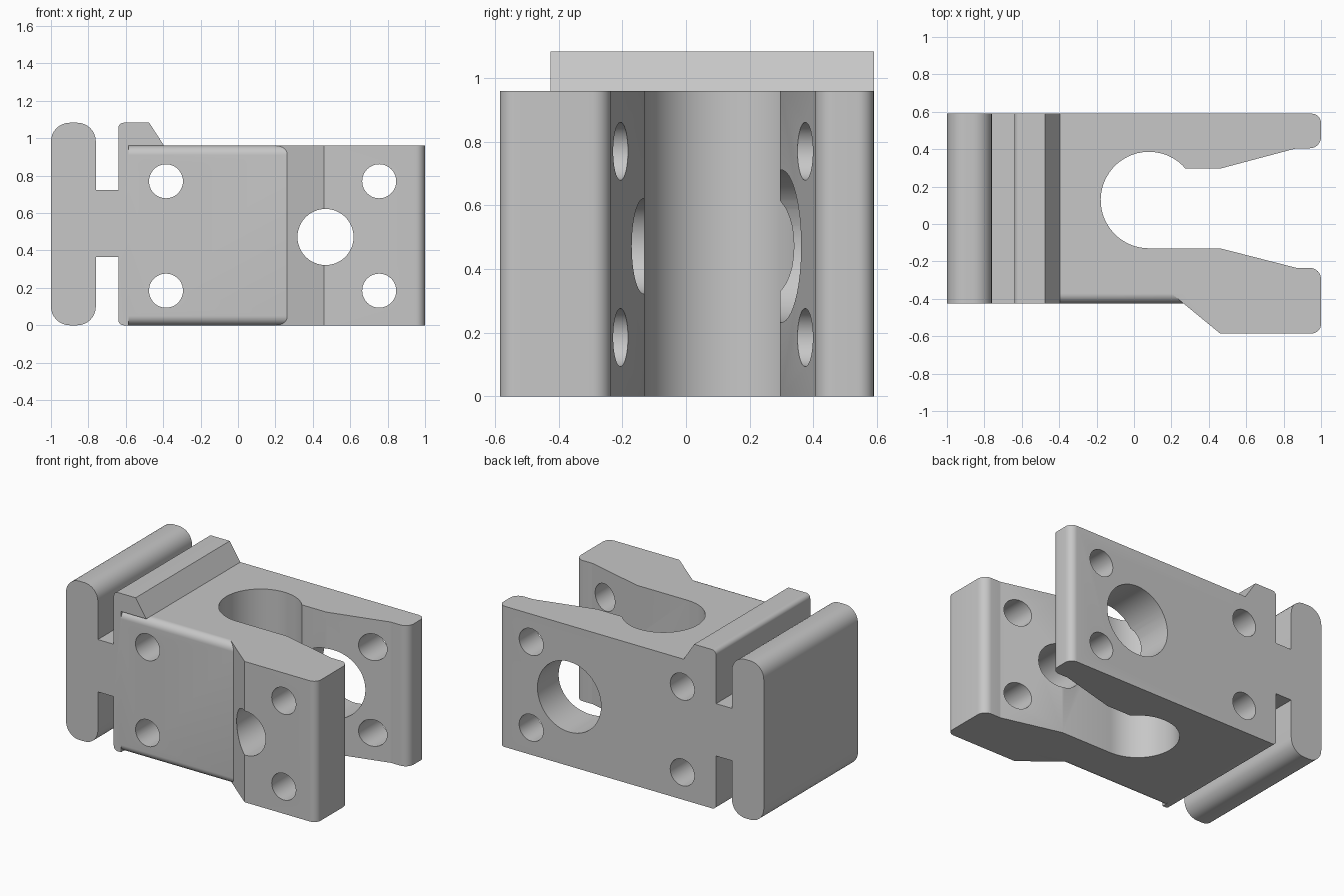
import bpy, bmesh, math
from mathutils import Vector

cube = bpy.data.objects.get("Cube")
if cube:
    bpy.data.objects.remove(cube, do_unlink=True)

grey = bpy.data.materials.new("plain grey")
grey.use_nodes = True
tone = (0.57, 0.57, 0.57, 1)
grey.diffuse_color = tone
grey.node_tree.nodes["Principled BSDF"].inputs["Base Color"].default_value = tone


def rounded(points, steps=8):
    """Outline whose corners (u, v, radius) are replaced by tangent arcs."""
    out = []
    for i, (u, v, r) in enumerate(points):
        p = Vector((u, v))
        if not r:
            out.append(p)
            continue
        a = (Vector(points[i - 1][:2]) - p).normalized()
        b = (Vector(points[(i + 1) % len(points)][:2]) - p).normalized()
        half = a.angle(b) / 2
        centre = p + (a + b).normalized() * r / math.sin(half)
        start = (p + a * r / math.tan(half) - centre).normalized()
        end = (p + b * r / math.tan(half) - centre).normalized()
        sweep = start.angle(end)
        for s in range(steps + 1):
            t = sweep * s / steps
            spoke = (start * math.sin(sweep - t) + end * math.sin(t)) / math.sin(sweep)
            out.append(centre + spoke * r)
    return out


def prism(name, outline, axis, low, high):
    """Extrude an outline along x, y or z."""
    place = {"x": lambda p, d: (d, p[0], p[1]),
             "y": lambda p, d: (p[0], d, p[1]),
             "z": lambda p, d: (p[0], p[1], d)}[axis]
    bm = bmesh.new()
    face = bm.faces.new([bm.verts.new(place(p, low)) for p in outline])
    top = bmesh.ops.extrude_face_region(bm, geom=[face])["geom"]
    shift = Vector(place((0, 0), high - low))
    bmesh.ops.translate(bm, vec=shift, verts=[g for g in top if isinstance(g, bmesh.types.BMVert)])
    bmesh.ops.recalc_face_normals(bm, faces=bm.faces)
    mesh = bpy.data.meshes.new(name)
    bm.to_mesh(mesh)
    bm.free()
    mesh.materials.append(grey)
    obj = bpy.data.objects.new(name, mesh)
    bpy.context.collection.objects.link(obj)
    return obj


def circle(u, v, r, n=48):
    return [(u + r * math.cos(math.tau * i / n), v + r * math.sin(math.tau * i / n)) for i in range(n)]


def combine(target, tool, operation):
    mod = target.modifiers.new(operation.lower(), "BOOLEAN")
    mod.operation, mod.object, mod.solver = operation, tool, "EXACT"
    bpy.context.view_layer.objects.active = target
    bpy.ops.object.modifier_apply(modifier=mod.name)
    bpy.data.objects.remove(tool, do_unlink=True)


HEIGHT, BACK, FRONT = 0.96, 0.59, -0.425
LEFT = -0.585

# Body with two jaws around a round bore
bore_x, bore_y, bore_r = 0.08, 0.128, 0.258
begin, finish = math.radians(41), math.radians(270)
bore = []
for i in range(41):
    t = begin + (finish - begin) * i / 40
    bore.append((bore_x + bore_r * math.cos(t), bore_y + bore_r * math.sin(t), 0))
back_jaw = [(LEFT, BACK, 0), (1, BACK, 0.05), (1, 0.405, 0.06), (0.87, 0.405, 0.05),
            (0.46, 0.296, 0), (0.275, 0.296, 0)]
front_jaw = [(0.46, -0.13, 0), (0.87, -0.235, 0.05), (1, -0.235, 0.06), (1, -0.585, 0.05),
             (0.46, -0.585, 0), (0.2, -0.372, 0), (LEFT, -0.372, 0)]
body = prism("clamp_body", rounded(back_jaw + bore[1:] + front_jaw), "z", 0, HEIGHT)

# Front panel with rounded upper and lower edges
panel = prism("front_panel", rounded([(-0.3, 0, 0), (FRONT, 0, 0.05), (FRONT, HEIGHT, 0.05), (-0.3, HEIGHT, 0)]),
              "x", LEFT, 0.262)
combine(body, panel, "UNION")

# Side rail, neck, end strip and top lip share one section
section = [(-1, 0, 0.1), (-0.76, 0, 0.1), (-0.76, 0.365, 0), (-0.64, 0.365, 0), (-0.64, 0, 0.03),
           (LEFT, 0, 0), (LEFT, HEIGHT, 0), (-0.395, HEIGHT, 0), (-0.475, 1.083, 0), (-0.64, 1.083, 0.03),
           (-0.64, 0.722, 0), (-0.76, 0.722, 0), (-0.76, 1.083, 0.1), (-1, 1.083, 0.1)]
rail = prism("side_rail", rounded(section), "y", FRONT, BACK)
combine(body, rail, "UNION")

# Bolt holes run through both sides; the cross hole is wider at the back
for x in (-0.385, 0.755):
    for z in (0.185, 0.77):
        combine(body, prism("bolt_cutter", circle(x, z, 0.091), "y", -1, 1), "DIFFERENCE")
for radius, low, high in ((0.15, -1, 0.1), (0.24, 0.1, 1)):
    combine(body, prism("cross_cutter", circle(0.468, 0.472, radius), "y", low, high), "DIFFERENCE")

bpy.ops.object.select_all(action="DESELECT")
body.select_set(True)
bpy.context.view_layer.objects.active = body
bpy.ops.object.shade_smooth_by_angle(angle=math.radians(25))
